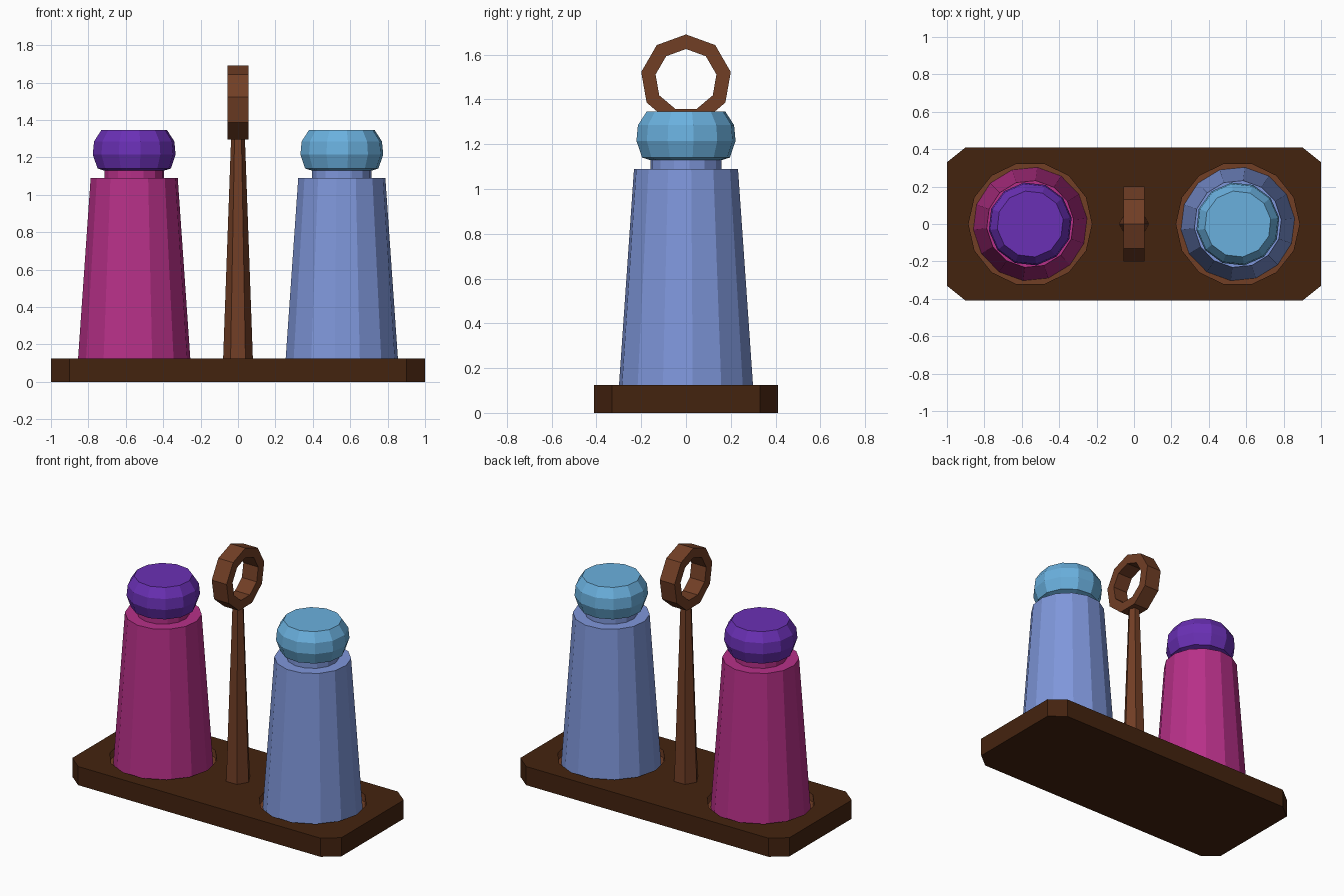
import bpy, bmesh, math

if "Cube" in bpy.data.objects:
    bpy.data.objects.remove(bpy.data.objects["Cube"])


def material(name, hexcol):
    chans = [int(hexcol[i:i + 2], 16) / 255 for i in (0, 2, 4)]
    lin = [c / 12.92 if c <= 0.04045 else ((c + 0.055) / 1.055) ** 2.4 for c in chans]
    m = bpy.data.materials.new(name)
    m.diffuse_color = (*lin, 1)
    m.use_nodes = True
    m.node_tree.nodes["Principled BSDF"].inputs["Base Color"].default_value = m.diffuse_color
    return m


DARK = material("dark wood", "44230F")
BROWN = material("warm wood", "713E25")
MAGENTA = material("magenta", "B73088")
BLUE = material("periwinkle blue", "7F97DB")
PURPLE = material("purple", "6A30B5")
SKY = material("sky blue", "6AB0DE")


def finish(name, bm, *mats):
    bmesh.ops.recalc_face_normals(bm, faces=bm.faces)
    me = bpy.data.meshes.new(name)
    bm.to_mesh(me)
    bm.free()
    for m in mats:
        me.materials.append(m)
    ob = bpy.data.objects.new(name, me)
    bpy.context.collection.objects.link(ob)
    return ob


def lathe(name, profile, sides, cx, *mats, turn=0.0):
    """Closed solid turned around a vertical axis at x = cx."""
    bm = bmesh.new()
    rings = []
    for r, z in profile:
        rings.append([bm.verts.new((cx + r * math.cos(turn + 2 * math.pi * i / sides),
                                    r * math.sin(turn + 2 * math.pi * i / sides), z))
                      for i in range(sides)])
    for a, b in zip(rings, rings[1:]):
        for i in range(sides):
            j = (i + 1) % sides
            bm.faces.new((a[i], a[j], b[j], b[i]))
    bm.faces.new(rings[0])
    bm.faces.new(rings[-1])
    return finish(name, bm, *mats)


# Tray: slab with clipped corners
bm = bmesh.new()
outline = []
for sx, sy in ((1, 1), (-1, 1), (-1, -1), (1, -1)):
    pair = [(sx, sy * 0.33), (sx * 0.9, sy * 0.41)]
    outline += pair if sx * sy > 0 else pair[::-1]
low = [bm.verts.new((x, y, 0)) for x, y in outline]
face = bm.faces.new(low)
ext = bmesh.ops.extrude_face_region(bm, geom=[face])
bmesh.ops.translate(bm, vec=(0, 0, 0.125),
                    verts=[g for g in ext["geom"] if isinstance(g, bmesh.types.BMVert)])
tray = finish("tray", bm, DARK, BROWN)

# Shallow round sockets cut in the tray
FLOOR = 0.075
for cx in (-0.555, 0.555):
    cutter = lathe("socket_cutter", [(0.33, FLOOR), (0.33, 0.3)], 14, cx, DARK)
    mod = tray.modifiers.new("socket", 'BOOLEAN')
    mod.operation = 'DIFFERENCE'
    mod.solver = 'EXACT'
    mod.object = cutter
    bpy.context.view_layer.objects.active = tray
    bpy.ops.object.modifier_apply(modifier=mod.name)
    bpy.data.objects.remove(cutter)
for p in tray.data.polygons:
    inside = abs(abs(p.center.x) - 0.555) < 0.34 and abs(p.center.y) < 0.34
    p.material_index = 1 if inside and 0.01 < p.center.z < 0.12 else 0

# Two shakers: tapered body with neck, and a rounded cap
for side, cx, body, cap in (("left", -0.555, MAGENTA, PURPLE), ("right", 0.555, BLUE, SKY)):
    lathe(side + "_shaker_body",
          [(0.305, FLOOR), (0.234, 1.09), (0.16, 1.09), (0.16, 1.16)], 14, cx, body, turn=0.1)
    lathe(side + "_shaker_cap",
          [(0.165, 1.13), (0.198, 1.14), (0.224, 1.215), (0.217, 1.285), (0.178, 1.345)],
          12, cx, cap, turn=0.15)

# Handle post
lathe("handle_post", [(0.08, 0.11), (0.036, 1.33)], 6, 0, BROWN)

# Handle ring: flat-sided loop facing left and right
bm = bmesh.new()
N = 9
loops = []
for i in range(N):
    a = 2 * math.pi * i / N + math.pi / 2
    loops.append([bm.verts.new((x, r * math.cos(a), 1.487 + r * math.sin(a)))
                  for x, r in ((-0.055, 0.203), (0.055, 0.203), (0.055, 0.138), (-0.055, 0.138))])
for i in range(N):
    a, b = loops[i], loops[(i + 1) % N]
    for k in range(4):
        bm.faces.new((a[k], a[(k + 1) % 4], b[(k + 1) % 4], b[k]))
finish("handle_ring", bm, BROWN)
